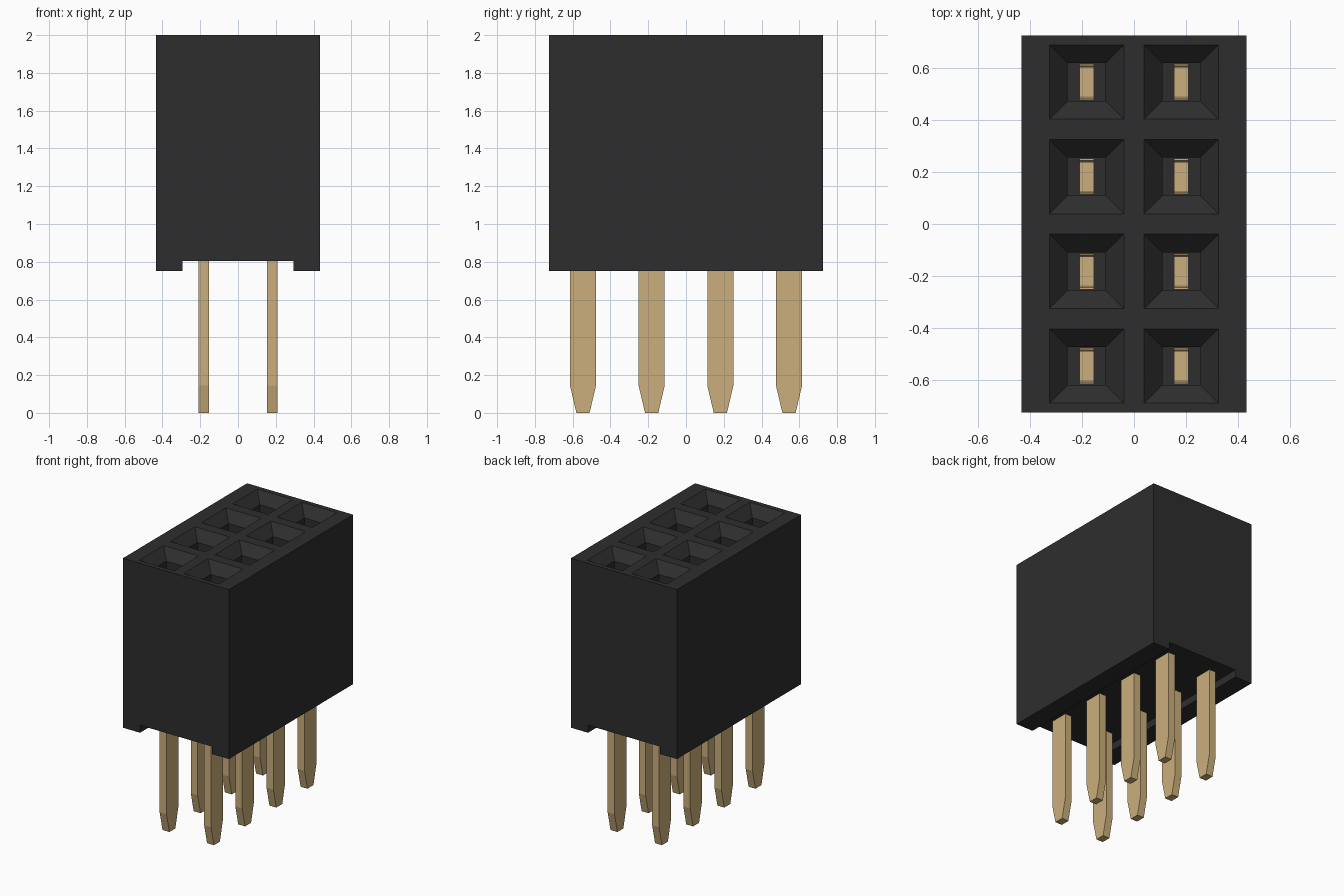
import bpy, bmesh

if "Cube" in bpy.data.objects:
    bpy.data.objects.remove(bpy.data.objects["Cube"])

PITCH = 0.3636
HX, HY = 0.433, 0.724
Z_LOW, Z_CHANNEL, Z_TOP = 0.75, 0.805, 2.0
Z_FLOOR = 0.95
SITES = [((i - 0.5) * PITCH, (j - 1.5) * PITCH) for i in range(2) for j in range(4)]


def material(name, rgb):
    m = bpy.data.materials.new(name)
    m.use_nodes = True
    m.diffuse_color = (*rgb, 1)
    m.node_tree.nodes["Principled BSDF"].inputs["Base Color"].default_value = (*rgb, 1)
    return m


def make_object(name, bm, mat):
    bmesh.ops.recalc_face_normals(bm, faces=bm.faces)
    mesh = bpy.data.meshes.new(name)
    bm.to_mesh(mesh)
    bm.free()
    mesh.materials.append(mat)
    obj = bpy.data.objects.new(name, mesh)
    bpy.context.collection.objects.link(obj)
    return obj


def extrude(bm, points, offset):
    """Closed prism from a planar outline."""
    face = bm.faces.new([bm.verts.new(p) for p in points])
    out = bmesh.ops.extrude_face_region(bm, geom=[face], use_keep_orig=True)
    moved = [g for g in out["geom"] if isinstance(g, bmesh.types.BMVert)]
    bmesh.ops.translate(bm, verts=moved, vec=offset)


def square_loft(bm, x, y, levels):
    """Closed square shaft through (half width, height) levels."""
    rings = [[bm.verts.new((x + sx * h, y + sy * h, z))
              for sx, sy in ((-1, -1), (1, -1), (1, 1), (-1, 1))] for h, z in levels]
    for a, b in zip(rings, rings[1:]):
        for k in range(4):
            n = (k + 1) % 4
            bm.faces.new((a[k], a[n], b[n], b[k]))
    bm.faces.new(rings[0])
    bm.faces.new(rings[-1])


black = material("black plastic", (0.027, 0.027, 0.027))
gold = material("gold metal", (0.60, 0.43, 0.20))

# Housing: block with a channel along its underside
bm = bmesh.new()
cx = 0.293
outline = [(-HX, Z_LOW), (-cx, Z_LOW), (-cx, Z_CHANNEL), (cx, Z_CHANNEL),
           (cx, Z_LOW), (HX, Z_LOW), (HX, Z_TOP), (-HX, Z_TOP)]
extrude(bm, [(x, -HY, z) for x, z in outline], (0, 2 * HY, 0))
housing = make_object("housing", bm, black)

# Funnel-mouthed sockets cut into the top
bm = bmesh.new()
for x, y in SITES:
    square_loft(bm, x, y, [(0.073, Z_FLOOR), (0.073, Z_TOP - 0.07),
                           (0.143, Z_TOP), (0.143, Z_TOP + 0.1)])
cutter = make_object("socket_cutter", bm, black)
cutter.hide_render = True
cut = housing.modifiers.new("sockets", "BOOLEAN")
cut.operation = "DIFFERENCE"
cut.solver = "EXACT"
cut.object = cutter
bpy.context.view_layer.objects.active = housing
bpy.ops.object.modifier_apply(modifier=cut.name)
bpy.data.objects.remove(cutter)

# Pins: tapered tail below, two-pronged contact inside the socket
half = [(0.035, 0), (0.069, 0.145), (0.069, 1.7), (0.062, 1.7), (0.055, 1.05)]
profile = half + [(-y, z) for y, z in reversed(half)]
for n, (x, y) in enumerate(SITES, 1):
    bm = bmesh.new()
    extrude(bm, [(x - 0.028, y + py, z) for py, z in profile], (0.056, 0, 0))
    make_object(f"pin_{n}", bm, gold)
